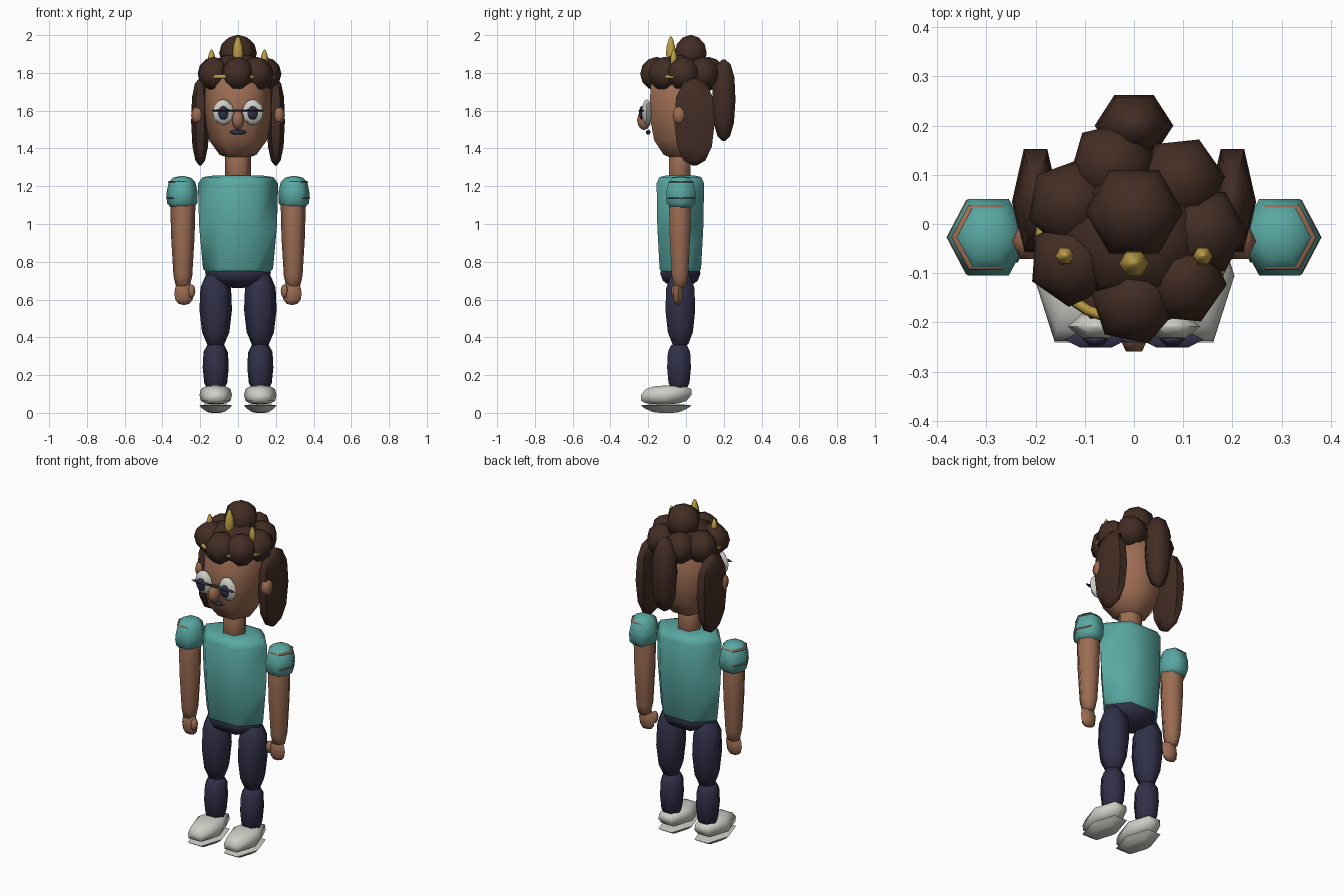
import bpy
import bmesh
from math import sin, cos, pi, radians, copysign

cube = bpy.data.objects.get("Cube")
if cube:
    bpy.data.objects.remove(cube, do_unlink=True)


def material(name, red, green, blue):
    result = bpy.data.materials.new(name)
    result.use_nodes = True
    color = (red, green, blue, 1)
    result.diffuse_color = color
    shader = result.node_tree.nodes["Principled BSDF"]
    shader.inputs["Base Color"].default_value = color
    return result


skin = material("warm skin", .33, .15, .085)
teal = material("teal shirt", .1, .39, .36)
navy = material("dark navy", .03, .03, .065)
brown = material("dark brown hair", .055, .026, .018)
white = material("off white", .62, .62, .57)
gold = material("gold", .5, .34, .06)

SIDES = 6
STEPS = 6
FLAT_DEPTH = cos(pi / SIDES)
parts = []


def pod(name, paint, center, size, fullness=2, taper=0, lean=0, spin=0):
    """Hexagonal superellipsoid: size holds half extents, taper widens the top,
    lean moves the top backwards and a high fullness makes it boxier."""
    bm = bmesh.new()
    power = 2 / fullness
    loops = []
    for step in range(STEPS + 1):
        angle = pi * step / STEPS
        height = -copysign(abs(cos(angle)) ** power, cos(angle))
        radius = max(sin(angle), .08) ** power * (1 + taper * height)
        loop = []
        for side in range(SIDES):
            turn = spin + 2 * pi * side / SIDES
            loop.append(bm.verts.new((
                center[0] + size[0] * radius * cos(turn),
                center[1] + size[1] * radius * sin(turn) / FLAT_DEPTH + lean * height,
                center[2] + size[2] * height)))
        loops.append(loop)
    for low, high in zip(loops, loops[1:]):
        for side in range(SIDES):
            after = (side + 1) % SIDES
            bm.faces.new((low[side], low[after], high[after], high[side]))
    bm.faces.new(reversed(loops[0]))
    bm.faces.new(loops[-1])
    mesh = bpy.data.meshes.new(name)
    bm.to_mesh(mesh)
    bm.free()
    mesh.materials.append(paint)
    part = bpy.data.objects.new(name, mesh)
    bpy.context.collection.objects.link(part)
    parts.append(part)


def pair(name, paint, center, size, **shape):
    """Place the same pod on the left and on the right."""
    x, y, z = center
    pod("left_" + name, paint, (x, y, z), size, **shape)
    pod("right_" + name, paint, (-x, y, z), size, **shape)


# Torso and hips
pod("shirt", teal, center=(0, -.03, .99), size=(.206, .122, .268), fullness=8, taper=.08)
pod("hips", navy, center=(0, -.03, .74), size=(.175, .107, .08))

# Neck and head
pod("neck", skin, center=(0, -.033, 1.3), size=(.07, .058, .1), fullness=8)
pod("head", skin, center=(0, -.03, 1.59), size=(.182, .165, .25), fullness=2.6, taper=.1)

# Face and glasses
pod("nose", skin, center=(0, -.222, 1.55), size=(.033, .037, .052))
pod("mouth", navy, center=(0, -.2, 1.486), size=(.045, .012, .013))
pod("glasses_bridge", navy, center=(0, -.235, 1.6), size=(.03, .006, .005), fullness=8)
pair("eye", white, center=(.078, -.208, 1.592), size=(.056, .026, .068))
pair("pupil", navy, center=(.078, -.235, 1.588), size=(.029, .014, .036))
pair("glasses_rim", navy, center=(.078, -.235, 1.6), size=(.064, .016, .006))
pair("ear", skin, center=(.215, -.035, 1.575), size=(.033, .036, .05))

# Arms, hands and sleeves with thin trim
pair("arm", skin, center=(.292, -.032, .93), size=(.062, .054, .27), fullness=5, taper=.2)
pair("hand", skin, center=(.286, -.042, .632), size=(.051, .026, .06), fullness=2.5)
pair("thumb", skin, center=(.246, -.058, .645), size=(.02, .02, .036))
pair("sleeve", teal, center=(.296, -.027, 1.165), size=(.083, .078, .088), fullness=3, taper=-.1)
pair("lower_sleeve_trim", skin, center=(.301, -.027, 1.14), size=(.08, .076, .005), fullness=8)
pair("upper_sleeve_trim", skin, center=(.301, -.027, 1.223), size=(.07, .066, .005), fullness=8)

# Legs and shoes
pair("thigh", navy, center=(.118, -.03, .545), size=(.086, .079, .205), fullness=2.5, taper=.1)
pair("calf", navy, center=(.118, -.037, .24), size=(.069, .063, .13), fullness=3, taper=.05)
pair("shoe", white, center=(.118, -.105, .095), size=(.086, .133, .05), fullness=3, lean=.02)
pair("sole", white, center=(.118, -.105, .022), size=(.07, .11, .022), fullness=5, taper=.4)

# Hanging hair
pair("side_lock", brown, center=(.2, .045, 1.54), size=(.048, .107, .23), fullness=2.4, taper=.05)
pod("back_lock", brown, center=(0, .2, 1.655), size=(.08, .062, .215), fullness=2.4, taper=.05)

# Bun surrounded by a ring of curls
pod("top_bun", brown, center=(0, .025, 1.905), size=(.1, .085, .095))
pod("crown_hair", brown, center=(0, -.02, 1.83), size=(.15, .12, .07))
for degrees in (-90, -45, 0, 47, 108, 157, 206):
    angle = radians(degrees)
    pod("hair_curl", brown, center=(.14 * cos(angle), -.015 + .14 * sin(angle), 1.795),
        size=(.09, .08, .088), spin=angle / 8)

# Crown points and band
pod("front_crown_point", gold, center=(0, -.08, 1.905), size=(.03, .026, .09), fullness=1.6)
pair("crown_point", gold, center=(.14, -.065, 1.87), size=(.02, .018, .055), fullness=1.6)
bpy.ops.mesh.primitive_torus_add(major_segments=24, minor_segments=6, major_radius=.19,
                                 minor_radius=.012, location=(0, -.03, 1.78))
band = bpy.context.object
band.name = "crown_band"
band.scale.y = .88
band.data.materials.append(gold)
parts.append(band)

# Soft shading with sharp rims kept
bpy.ops.object.select_all(action="DESELECT")
for part in parts:
    part.select_set(True)
bpy.context.view_layer.objects.active = band
bpy.ops.object.shade_smooth_by_angle(angle=radians(68))
